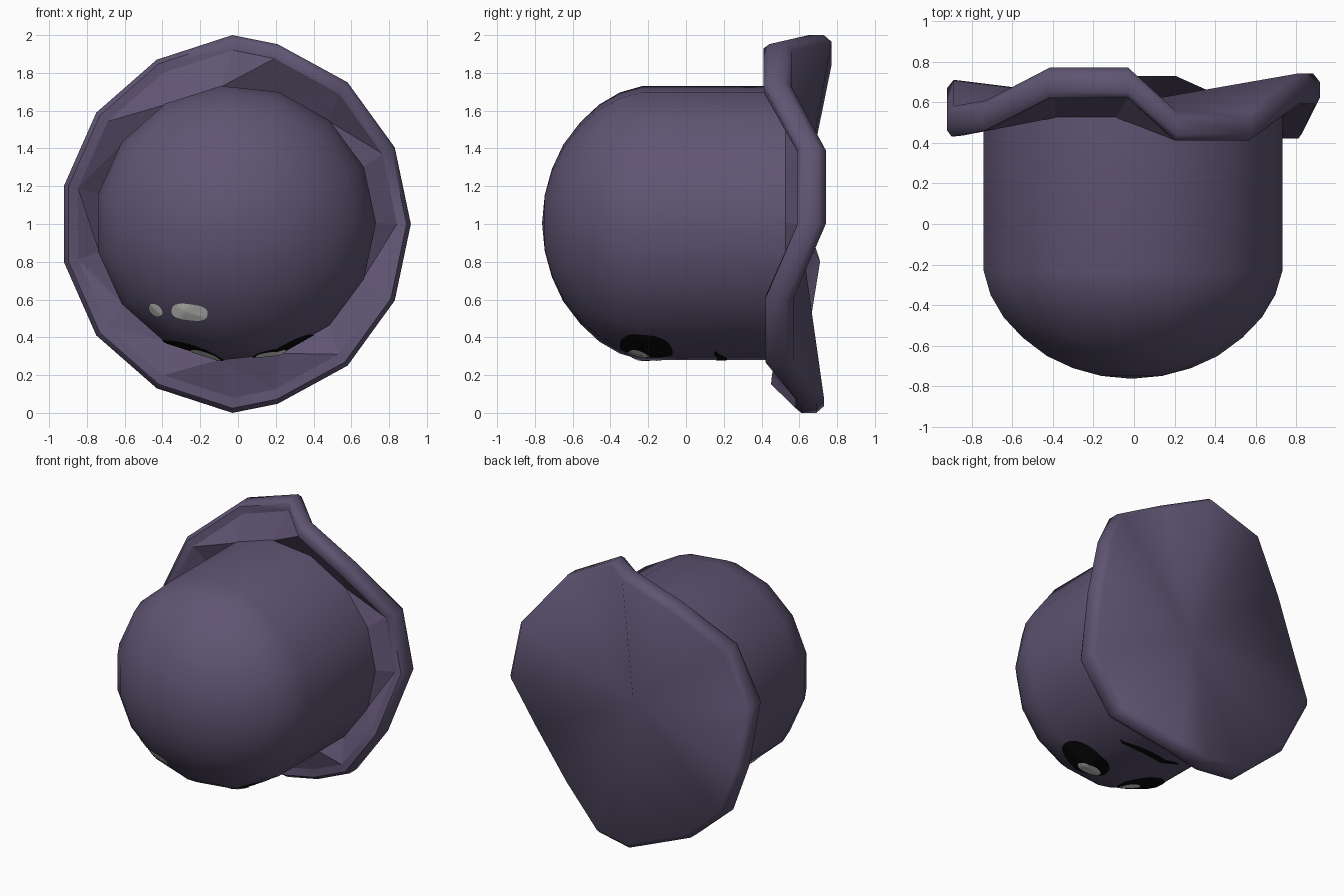
import bpy, bmesh, math
from mathutils import Vector
from mathutils.bvhtree import BVHTree

if "Cube" in bpy.data.objects:
    bpy.data.objects.remove(bpy.data.objects["Cube"])

SIDES = 15
BODY_X, BODY_Z, HEM_Z = -0.013, 1.005, 1.0


def material(name, rgb):
    mat = bpy.data.materials.new(name)
    mat.use_nodes = True
    mat.diffuse_color = (*rgb, 1)
    mat.node_tree.nodes["Principled BSDF"].inputs["Base Color"].default_value = (*rgb, 1)
    return mat


purple = material("dusky purple", (0.115, 0.09, 0.17))
black = material("black", (0.003, 0.003, 0.003))
white = material("soft white", (0.75, 0.75, 0.72))


def finish(bm, name, mat, angle=35):
    mesh = bpy.data.meshes.new(name)
    bm.to_mesh(mesh)
    obj = bpy.data.objects.new(name, mesh)
    bpy.context.collection.objects.link(obj)
    mesh.materials.append(mat)
    bpy.ops.object.select_all(action="DESELECT")
    obj.select_set(True)
    bpy.context.view_layer.objects.active = obj
    bpy.ops.object.shade_smooth_by_angle(angle=math.radians(angle))
    return obj


def bridge(bm, a, b):
    return [bm.faces.new((a[i], a[i - len(a) + 1], b[i - len(a) + 1], b[i]))
            for i in range(len(a))]


def fan(bm, ring, tip):
    for i in range(len(ring)):
        bm.faces.new((ring[i], ring[(i + 1) % len(ring)], tip))


def circle(radius, y):
    return [Vector((BODY_X + 1.012 * radius * math.cos(a), y,
                    BODY_Z + 0.993 * radius * math.sin(a)))
            for a in (math.tau * i / SIDES for i in range(SIDES))]


# Domed body, lying along y
bm = bmesh.new()
profile = [(0.15, -0.748), (0.29, -0.71), (0.42, -0.65), (0.54, -0.56),
           (0.635, -0.46), (0.7, -0.35), (0.735, -0.23), (0.735, 0.53)]
rings = [[bm.verts.new(p) for p in circle(r, y)] for r, y in profile]
fan(bm, rings[0], bm.verts.new((BODY_X, -0.762, BODY_Z)))
for a, b in zip(rings, rings[1:]):
    bridge(bm, a, b)
bmesh.ops.recalc_face_normals(bm, faces=bm.faces)
tree = BVHTree.FromBMesh(bm)
finish(bm, "body", purple)
bm.free()

# Wavy hem: outline mirrored top to bottom, swinging forward and back
half = [(0.915, 0), (0.83, 0.405), (0.58, 0.75), (0.21, 0.952), (-0.03, 1),
        (-0.43, 0.87), (-0.75, 0.59), (-0.92, 0.205)]
outline = half + [(x, -z) for x, z in reversed(half[1:])]
wave = [0.59, 0.59, 0.41, 0.41, 0.62, 0.62, 0.46, 0.43,
        0.56, 0.5, 0.45, 0.58, 0.58, 0.42, 0.42]


def hem_ring(scale, depth):
    return [Vector((x * scale, y + depth, HEM_Z + z * scale))
            for (x, z), y in zip(outline, wave)]


bm = bmesh.new()
sections = [circle(0.73, 0.525), hem_ring(0.92, 0.005), hem_ring(0.975, 0),
            hem_ring(1, 0.03), hem_ring(1, 0.11), hem_ring(0.965, 0.15)]
rings = [[bm.verts.new(p) for p in s] for s in sections]
trough = bridge(bm, rings[0], rings[1])
for a, b in zip(rings[1:], rings[2:]):
    bridge(bm, a, b)
fan(bm, rings[-1], bm.verts.new((0, 0.6, HEM_Z)))
bmesh.ops.recalc_face_normals(bm, faces=bm.faces)
facets = bmesh.ops.triangulate(bm, faces=trough)["faces"]
bm.faces.index_update()
flat = [f.index for f in facets]
hem = finish(bm, "wavy_hem", purple, 55)
for i in flat:
    hem.data.polygons[i].use_smooth = False
bm.free()


# Thin painted plates that hug the body
def plate(name, mat, shape, rows, cols, ray, lift):
    bm = bmesh.new()
    grid = []
    for r in range(rows + 1):
        line = []
        for c in range(cols + 1):
            u, v = shape(r / rows, c / cols)
            start = Vector((u, v, -1)) if ray.z else Vector((u, -2, v))
            hit, normal, _, _ = tree.ray_cast(start, ray)
            line.append(bm.verts.new(hit + normal * lift))
        grid.append(line)
    for a, b in zip(grid, grid[1:]):
        for i in range(cols):
            bm.faces.new((a[i], a[i + 1], b[i + 1], b[i]))
    bmesh.ops.remove_doubles(bm, verts=bm.verts, dist=0.0005)
    bm.normal_update()
    for f in bm.faces:
        if f.normal.dot(ray) > 0:
            f.normal_flip()
    finish(bm, name, mat, 60)
    bm.free()


def oval(cx, cy, rx, ry, tilt=0, power=1):
    def shape(t, s):
        a = math.tau * s
        ca, sa = math.cos(a), math.sin(a)
        u = rx * t * math.copysign(abs(ca) ** power, ca)
        v = ry * t * math.copysign(abs(sa) ** power, sa)
        return (cx + u * math.cos(tilt) - v * math.sin(tilt),
                cy + u * math.sin(tilt) + v * math.cos(tilt))
    return shape


def smile(t, s):
    k = 2 * s - 1
    width = 0.024 * math.sqrt(max(0, 1 - k * k)) + 0.003
    return 0.25 * k, 0.19 - 0.035 * k * k + width * (2 * t - 1)


UP, BACK = Vector((0, 0, 1)), Vector((0, 1, 0))
for side, label in ((1, "left"), (-1, "right")):
    plate(label + "_eye", black, oval(side * 0.235, -0.21, 0.165, 0.14), 8, 32, UP, 0.004)
    plate(label + "_eye_glint", white, oval(side * 0.17, -0.25, 0.08, 0.06), 5, 24, UP, 0.008)
plate("mouth", black, smile, 3, 32, UP, 0.004)
plate("large_shine", white, oval(-0.255, 0.535, 0.095, 0.042, -0.12, 0.7), 5, 28, BACK, 0.004)
plate("small_shine", white, oval(-0.435, 0.545, 0.042, 0.028, -0.7), 4, 20, BACK, 0.004)
